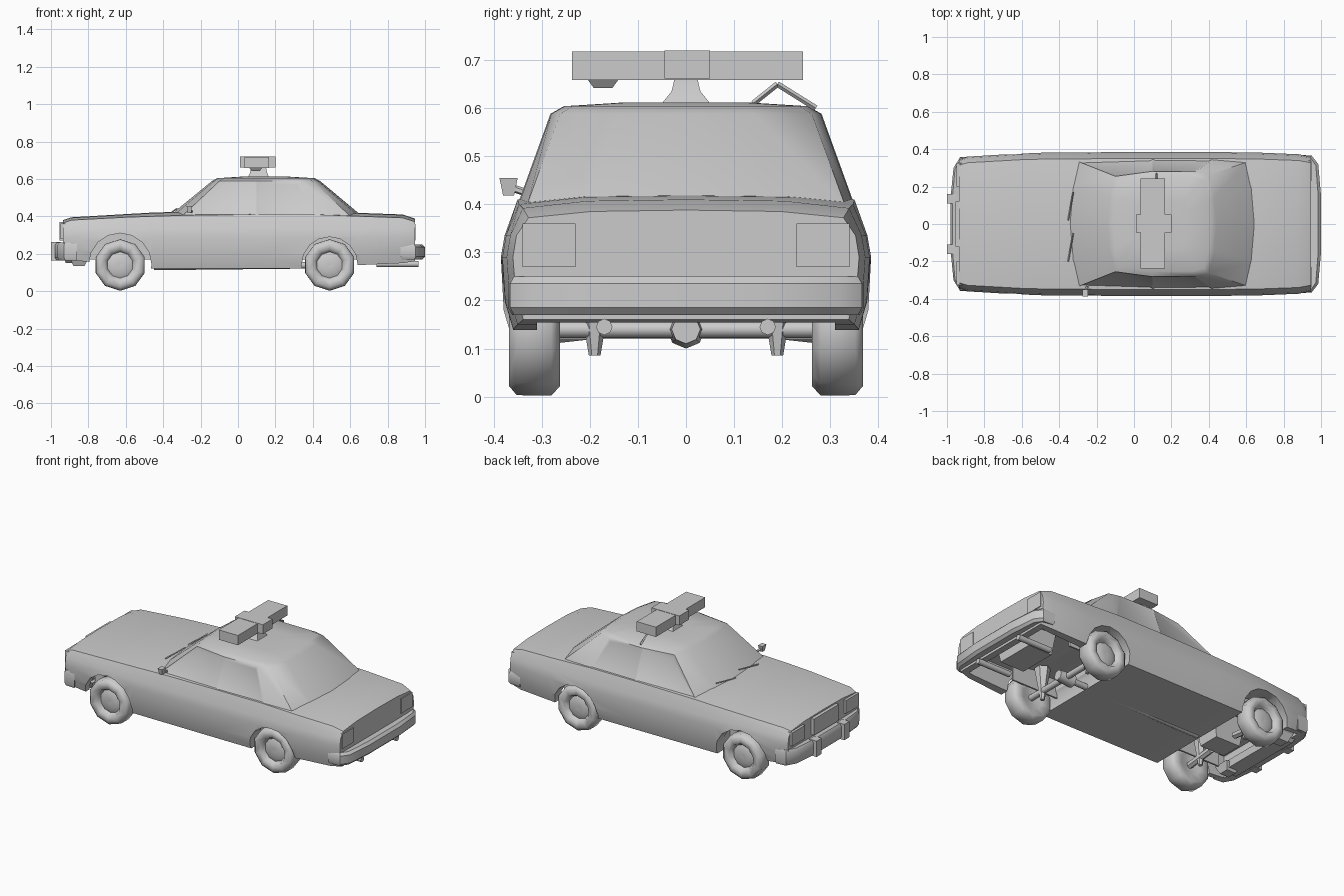
import bpy, bmesh, math
from mathutils import Matrix, Vector

if "Cube" in bpy.data.objects:
    bpy.data.objects.remove(bpy.data.objects["Cube"])


def smooth(ob, angle):
    bpy.ops.object.select_all(action='DESELECT')
    ob.select_set(True)
    bpy.context.view_layer.objects.active = ob
    bpy.ops.object.shade_smooth_by_angle(angle=math.radians(angle))


def finish(name, bm, angle=35):
    bmesh.ops.recalc_face_normals(bm, faces=bm.faces)
    me = bpy.data.meshes.new(name)
    bm.to_mesh(me)
    bm.free()
    ob = bpy.data.objects.new(name, me)
    bpy.context.collection.objects.link(ob)
    smooth(ob, angle)
    return ob


def loft(rings):
    bm = bmesh.new()
    vs = [[bm.verts.new(p) for p in r] for r in rings]
    n = len(vs[0])
    for a, b in zip(vs, vs[1:]):
        for i in range(n):
            bm.faces.new((a[i], a[(i + 1) % n], b[(i + 1) % n], b[i]))
    bm.faces.new(vs[0])
    bm.faces.new(vs[-1])
    return bm


def box(name, x, y, z, taper=1.0):
    """Box from ranges; the lower end can be tapered."""
    cx, cy = sum(x) / 2, sum(y) / 2
    ring = [(x[0], y[0]), (x[1], y[0]), (x[1], y[1]), (x[0], y[1])]
    low = [(cx + (a - cx) * taper, cy + (b - cy) * taper, z[0]) for a, b in ring]
    return finish(name, loft([low, [(a, b, z[1]) for a, b in ring]]))


def rod(name, a, b, r, sides=8, r2=None):
    a, b = Vector(a), Vector(b)
    bm = bmesh.new()
    rot = (b - a).to_track_quat('Z', 'Y').to_matrix().to_4x4()
    bmesh.ops.create_cone(bm, cap_ends=True, segments=sides, radius1=r,
                          radius2=r if r2 is None else r2, depth=(b - a).length,
                          matrix=Matrix.Translation((a + b) / 2) @ rot)
    return finish(name, bm, 50)


def cut(ob, cutter):
    m = ob.modifiers.new('cut', 'BOOLEAN')
    m.object, m.operation, m.solver = cutter, 'DIFFERENCE', 'EXACT'
    bpy.context.view_layer.objects.active = ob
    bpy.ops.object.modifier_apply(modifier=m.name)
    bpy.data.objects.remove(cutter)


FRONT, REAR, WZ = -0.63, 0.49, 0.14

# lower body: x, half width, bottom, shoulder height, crown height
stations = [(-0.935, .345, .17, .365, .38), (-0.89, .36, .165, .38, .395),
            (-0.6, .378, .14, .395, .412), (-0.46, .382, .12, .40, .42),
            (-0.3, .383, .12, .405, .425), (0.1, .385, .12, .41, .425),
            (0.4, .385, .12, .41, .425), (0.66, .382, .14, .40, .418),
            (0.88, .373, .15, .392, .41), (0.945, .36, .16, .372, .388)]
rings = []
for x, w, b, s, c in stations:
    half = [(w * .94, b), (w * .985, b + .06), (w, .29), (w * .98, .335), (w * .91, s), (w * .55, c - .003)]
    rings.append([(x, 0, b)] + [(x, y, z) for y, z in half] + [(x, 0, c)]
                 + [(x, -y, z) for y, z in reversed(half)])
body = finish('body', loft(rings))

# wheel arches and open underside at both ends, closed off by inner fenders
for x, top, r in ((FRONT, .31, .168), (REAR, .29, .15)):
    cut(body, rod('arch_cutter', (x, -.6, top - r), (x, .6, top - r), r, 16))
    cut(body, box('arch_cutter', (x - r * .97, x + r * .97), (-.6, .6), (0, top - r)))
cut(body, box('cavity_cutter', (-.90, -.47), (-.31, .31), (0, .30)))
cut(body, box('cavity_cutter', (.36, .91), (-.31, .31), (0, .28)))
smooth(body, 48)
for x, top in ((FRONT, .315), (REAR, .295)):
    for s in (1, -1):
        box('inner_fender', (x - .17, x + .17), sorted((s * .235, s * .245)), (.17, top))

# cabin: matching half outlines at the belt line and roof edge
base = [(-.37, 0), (-.35, .2), (-.30, .335), (.1, .35), (.42, .348), (.60, .33), (.645, .2), (.665, 0)]
roof = [(-.14, 0), (-.13, .14), (-.10, .255), (.1, .282), (.33, .28), (.40, .262), (.43, .14), (.44, 0)]


def full(half, z, k=1.0):
    pts = half + [(x, -y) for x, y in reversed(half[1:-1])]
    return [(.14 + (x - .14) * k, y * k, z) for x, y in pts]


bm = loft([full(base, .40), full(roof, .588), full(roof, .604, .9), full(roof, .612, .45)])
bmesh.ops.recalc_face_normals(bm, faces=bm.faces)
side = [f for f in bm.faces if abs(f.normal.y) > .8 and len(f.verts) == 4
        and -.3 < f.calc_center_median().x < .3]
bmesh.ops.inset_individual(bm, faces=side, thickness=.022, depth=-.006)
finish('cabin', bm, 40)

# wheels: ten-sided spun tyre and dished hub
tyre = [(.345, .001), (.35, .045), (.338, .07), (.366, .085), (.368, .118), (.352, .137),
        (.28, .138), (.262, .118), (.27, .07), (.29, .001)]
for x in (FRONT, REAR):
    for s in (1, -1):
        rings = [[(x + r * math.sin(t * math.tau / 10), s * y, WZ - r * math.cos(t * math.tau / 10))
                  for t in range(10)] for y, r in tyre]
        finish('wheel', loft(rings), 60)


# bumpers: bowed bars that wrap round the corners
def bumper(name, path, section):
    pts = path + [(x, -y) for x, y in reversed(path)]
    cx = path[-1][0] * .9
    finish(name, loft([[(cx + (x - cx) * k, y * (1 - (1 - k) * .15), z) for k, z in section]
                       for x, y in pts]))


bumper('front_bumper', [(-.86, .362), (-.93, .357), (-.965, .30), (-.98, .15)],
       [(.9, .165), (1, .18), (1, .245), (.9, .26), (.45, .255), (.45, .17)])
bumper('rear_bumper', [(.87, .37), (.95, .366), (.985, .32), (1.0, .15)],
       [(.85, .17), (1, .185), (1, .235), (.85, .25), (.4, .245), (.4, .175)])
for s in (1, -1):
    box('bumper_guard', (-1.0, -.95), sorted((s * .11, s * .16)), (.165, .262))
    box('headlight', (-.95, -.92), sorted((s * .2, s * .325)), (.28, .362))
    box('front_valance_lamp', (-.90, -.80), sorted((s * .17, s * .27)), (.135, .18), .6)
    box('tail_light', (.93, .95), sorted((s * .23, s * .34)), (.27, .36))
    # exhausts and suspension
    rod('exhaust', (.74, s * .17, .145), (.965, s * .17, .145), .017)
    rod('suspension_arm', (FRONT, s * .1, .15), (FRONT, s * .28, .13), .02, 6)
    rod('spring', (REAR, s * .19, .085), (REAR, s * .19, .28), .012, 6, .045)
    rod('front_spring', (FRONT, s * .19, .09), (FRONT, s * .19, .30), .012, 6, .045)
box('grille', (-.955, -.92), (-.12, .12), (.27, .37))
box('front_valance', (-.93, -.82), (-.28, .28), (.15, .19), .85)

# underside running gear
rod('rear_axle', (REAR, -.3, WZ), (REAR, .3, WZ), .018)
rod('differential', (REAR - .05, 0, WZ), (REAR + .05, 0, WZ), .04, 8, .03)
rod('drive_shaft', (-.45, 0, .13), (REAR, 0, .14), .018)
box('engine_sump', (-.72, -.5), (-.09, .09), (.12, .31), .75)
box('fuel_tank', (.67, .86), (-.14, .14), (.16, .29), .85)

# roof light bar with centre housing and stand
box('light_bar', (.035, .165), (-.237, .243), (.658, .718))
box('light_bar_centre', (.01, .20), (-.045, .05), (.662, .72))
stand = [(.06, .058, .60), (.045, .03, .635), (.04, .024, .66)]
finish('light_bar_stand', loft([[(.11 + a * i, b * j, z) for i, j in ((-1, -1), (1, -1), (1, 1), (-1, 1))]
                                for a, b, z in stand]))
box('bar_lamp', (.06, .13), (-.205, -.14), (.642, .66), .6)
rod('bar_cable', (.12, .19, .65), (.12, .27, .60), .006, 4)
rod('bar_brace', (.12, .19, .65), (.12, .14, .61), .006, 4)

# single door mirror
rod('mirror_arm', (-.25, -.335, .425), (-.26, -.365, .435), .008, 6)
box('mirror', (-.275, -.245), (-.388, -.35), (.418, .455), .6)
# windscreen wipers lying along the glass
for y in (-.2, .02):
    rod('wiper', (-.352, y, .424), (-.325, y + .15, .442), .004, 4)
